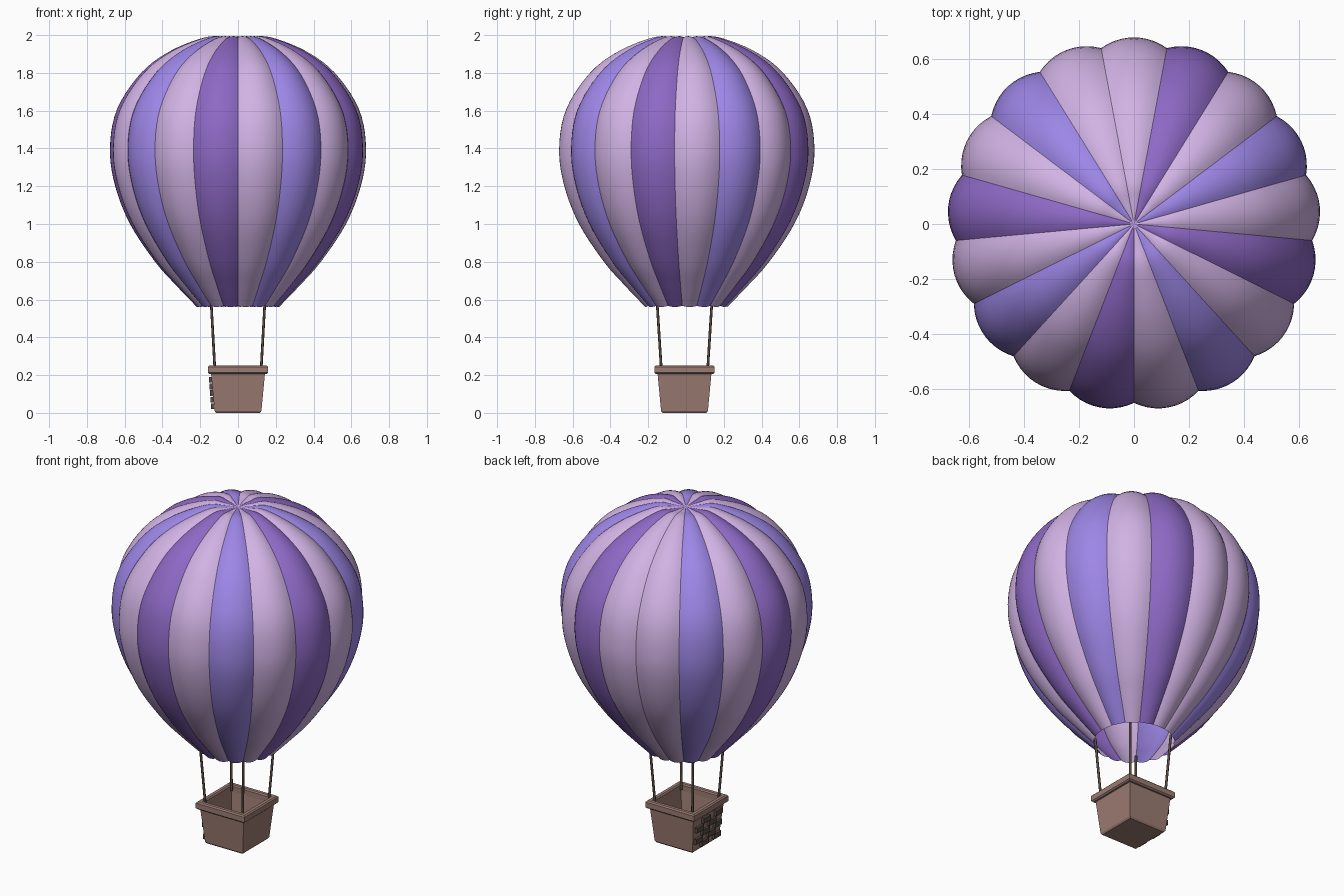
import bpy, bmesh, math
from mathutils import Vector

if "Cube" in bpy.data.objects:
    bpy.data.objects.remove(bpy.data.objects["Cube"])


def material(name, rgb):
    m = bpy.data.materials.new(name)
    m.diffuse_color = (*rgb, 1)
    m.use_nodes = True
    m.node_tree.nodes["Principled BSDF"].inputs["Base Color"].default_value = m.diffuse_color
    return m


PINK = material("light_lilac", (0.64, 0.45, 0.78))
BLUE = material("blue_violet", (0.34, 0.24, 0.80))
PURPLE = material("deep_purple", (0.27, 0.14, 0.56))
BROWN = material("basket_brown", (0.33, 0.20, 0.17))
DARK = material("dark_brown", (0.10, 0.07, 0.055))


def finish(name, bm, mats):
    me = bpy.data.meshes.new(name)
    bm.to_mesh(me)
    bm.free()
    for m in mats:
        me.materials.append(m)
    ob = bpy.data.objects.new(name, me)
    bpy.context.collection.objects.link(ob)
    return ob


def spline(pts, steps):
    # Catmull-Rom through the profile points
    p = [Vector(q) for q in pts]
    p = [2 * p[0] - p[1]] + p + [2 * p[-1] - p[-2]]
    out = []
    for i in range(1, len(p) - 2):
        a, b, c, d = p[i - 1:i + 3]
        for k in range(steps):
            t = k / steps
            out.append(0.5 * (2 * b + (c - a) * t + (2 * a - 5 * b + 4 * c - d) * t * t
                              + (3 * b - a - 3 * c + d) * t ** 3))
    return out + [p[-2]]


# Envelope: 17 puffed gores, each meeting its neighbours at a sharp seam
GORES, COLS, PUFF = 17, 10, 0.043
SEAM = spline([(0.212, 0.567), (0.315, 0.68), (0.425, 0.81), (0.552, 1.01), (0.627, 1.21),
               (0.652, 1.4), (0.617, 1.6), (0.495, 1.79), (0.345, 1.907), (0.17, 1.982),
               (0.08, 1.985), (0.0, 1.98)], 5)
COLOURS = [0, 1, 0, 2, 0, 1, 0, 2, 0, 0, 1, 0, 2, 0, 1, 0, 2]
bm = bmesh.new()
for g in range(GORES):
    rows = []
    for i, p in enumerate(SEAM):
        tan = SEAM[min(i + 1, len(SEAM) - 1)] - SEAM[max(i - 1, 0)]
        nrm = Vector((tan.y, -tan.x)).normalized()
        row = []
        for j in range(COLS + 1):
            u = 2 * j / COLS - 1
            q = p + nrm * p.x * PUFF * (1 - u * u)
            a = -math.pi / 2 + (g + j / COLS) * math.tau / GORES
            row.append(bm.verts.new((q.x * math.cos(a), q.x * math.sin(a), q.y)))
        rows.append(row)
    for lo, hi in zip(rows, rows[1:]):
        for j in range(COLS):
            f = bm.faces.new((lo[j], lo[j + 1], hi[j + 1], hi[j]))
            f.material_index = COLOURS[g]
            f.smooth = True
bmesh.ops.dissolve_degenerate(bm, dist=1e-6, edges=bm.edges)
finish("envelope", bm, [PINK, BLUE, PURPLE])

CY = -0.008  # the basket sits slightly forward


def square_lathe(name, profile, closed):
    # sweep a (half width, z) profile round a square
    bm = bmesh.new()
    rings = [[bm.verts.new((sx * h, sy * h + CY, z))
              for sx, sy in ((-1, -1), (1, -1), (1, 1), (-1, 1))] for h, z in profile]
    pairs = list(zip(rings, rings[1:]))
    if closed:
        pairs.append((rings[-1], rings[0]))
    else:
        bm.faces.new(rings[0][::-1])
        bm.faces.new(rings[-1])
    for lo, hi in pairs:
        for j in range(4):
            k = (j + 1) % 4
            bm.faces.new((lo[j], lo[k], hi[k], hi[j]))
    bmesh.ops.recalc_face_normals(bm, faces=bm.faces)
    return finish(name, bm, [BROWN])


# Basket tub and its rim
square_lathe("basket", [(0.117, 0.0), (0.124, 0.01), (0.143, 0.212), (0.128, 0.212),
                        (0.110, 0.02)], False)
square_lathe("basket_rim", [(0.152, 0.206), (0.160, 0.213), (0.160, 0.244), (0.153, 0.251),
                            (0.134, 0.251), (0.128, 0.244), (0.128, 0.206)], True)

# Woven strips on the left side, in a staggered pattern
bm = bmesh.new()
for row in range(5):
    z = 0.035 + row * 0.035
    half = 0.122 + 0.019 * z / 0.21
    for col in range(4):
        if (row + col) % 2:
            continue
        y = (col - 1.5) * 0.058 + CY
        vs = bmesh.ops.create_cube(bm, size=1)["verts"]
        bmesh.ops.scale(bm, vec=(0.022, 0.064, 0.03), verts=vs)
        bmesh.ops.translate(bm, vec=(-half - 0.006, y, z), verts=vs)
finish("woven_strips", bm, [DARK])

# Four ropes from the rim up into the mouth
for sx, xn in ((-1, "left"), (1, "right")):
    for sy, yn in ((-1, "front"), (1, "back")):
        a = Vector((sx * 0.122, sy * 0.122 + CY, 0.22))
        b = Vector((sx * 0.143, sy * 0.146 + CY, 0.60))
        bm = bmesh.new()
        bmesh.ops.create_cone(bm, cap_ends=True, segments=8, radius1=0.007,
                              radius2=0.007, depth=(b - a).length)
        for f in bm.faces:
            f.smooth = len(f.verts) == 4
        ob = finish(f"rope_{yn}_{xn}", bm, [DARK])
        ob.location = (a + b) / 2
        ob.rotation_mode = 'QUATERNION'
        ob.rotation_quaternion = Vector((0, 0, 1)).rotation_difference(b - a)
